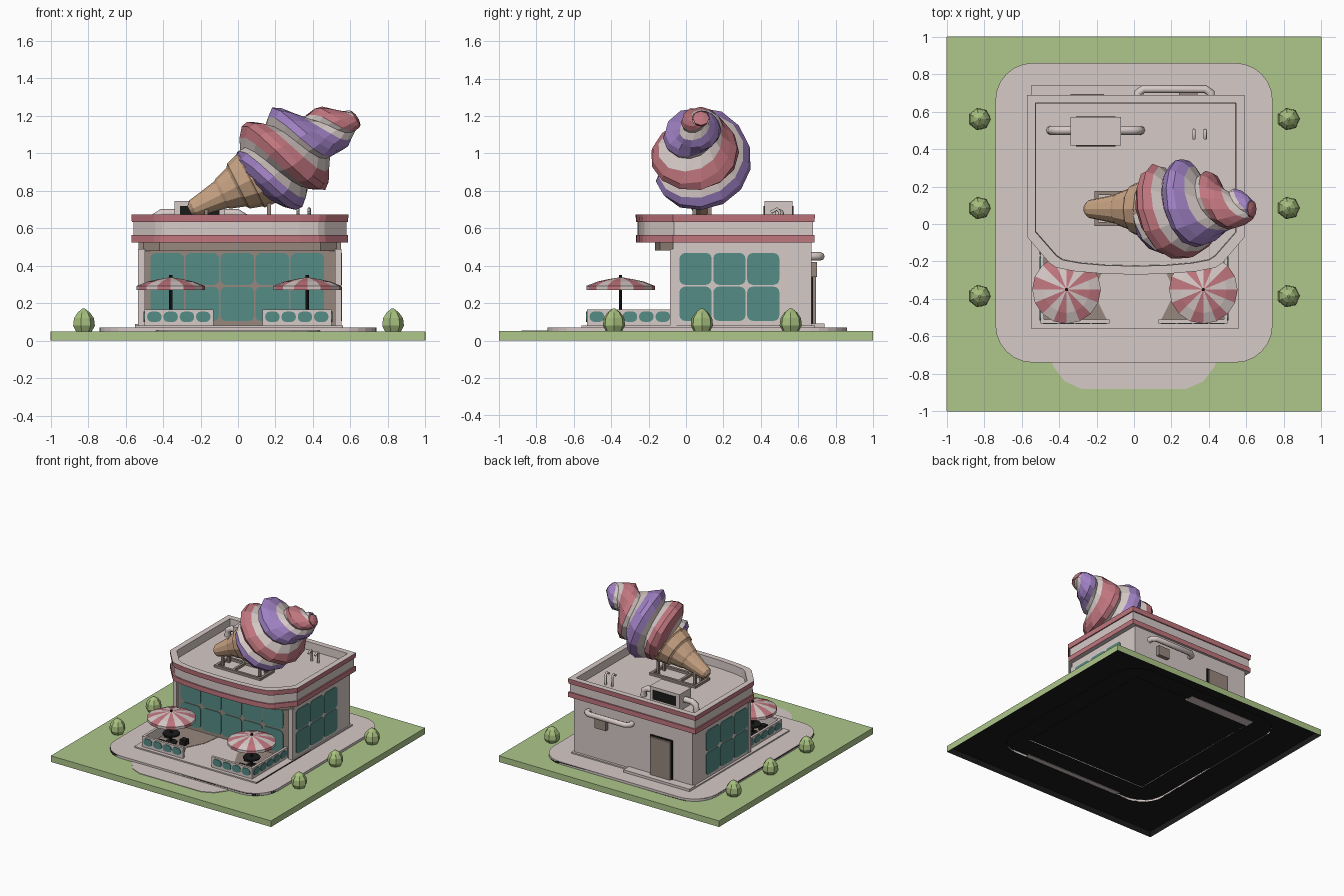
import bpy, bmesh, math
from mathutils import Vector

cube = bpy.data.objects.get("Cube")
if cube:
    bpy.data.objects.remove(cube, do_unlink=True)


def material(name, r, g, b):
    m = bpy.data.materials.new(name)
    m.use_nodes = True
    m.diffuse_color = (r, g, b, 1)
    m.node_tree.nodes["Principled BSDF"].inputs["Base Color"].default_value = (r, g, b, 1)
    return m


GRASS = material("grass green", .42, .57, .255)
BUSH = material("bush green", .39, .53, .21)
PALE = material("pale stone", .67, .585, .565)
TAUPE = material("taupe", .31, .245, .21)
PINK = material("pink", .53, .18, .21)
PURPLE = material("purple", .35, .22, .55)
WAFFLE = material("waffle", .58, .37, .23)
TEAL = material("teal glass", .09, .265, .24)
BLACK = material("black", .01, .011, .01)


def build(name, verts, faces, mats, rule=None):
    """Make a mesh object; rule(face) gives a material index."""
    bm = bmesh.new()
    vs = [bm.verts.new(v) for v in verts]
    for f in faces:
        idx, slot = f if isinstance(f, tuple) else (f, 0)
        bm.faces.new([vs[i] for i in idx]).material_index = slot
    bmesh.ops.remove_doubles(bm, verts=bm.verts, dist=1e-5)
    bmesh.ops.recalc_face_normals(bm, faces=bm.faces)
    bm.normal_update()
    if rule:
        for f in bm.faces:
            f.material_index = rule(f)
    me = bpy.data.meshes.new(name)
    bm.to_mesh(me)
    bm.free()
    for m in mats:
        me.materials.append(m)
    ob = bpy.data.objects.new(name, me)
    bpy.context.collection.objects.link(ob)
    return ob


def loft(name, loops, mats, slots=None, rule=None, closed=True):
    """Join equal-length point loops; the last is capped, the first if closed."""
    n = len(loops[0])
    faces = [([k * n + i, k * n + (i + 1) % n, (k + 1) * n + (i + 1) % n, (k + 1) * n + i],
              slots[k] if slots else 0)
             for k in range(len(loops) - 1) for i in range(n)]
    faces.append(([(len(loops) - 1) * n + i for i in range(n)], 0))
    if closed:
        faces.append((list(range(n)), 0))
    return build(name, [p for l in loops for p in l], faces, mats, rule)


def prism(name, pts, z0, z1, mats, rule=None, place=lambda u, v, w: (u, v, w)):
    return loft(name, [[place(u, v, z) for u, v in pts] for z in (z0, z1)], mats, None, rule)


def box(name, x0, x1, y0, y1, z0, z1, mats, rule=None):
    return prism(name, [(x0, y0), (x1, y0), (x1, y1), (x0, y1)], z0, z1, mats, rule)


def lathe(name, profile, base, mats, n=12, axis=(0, 0, 1), rule=None):
    """Profile is (distance along axis, radius)."""
    d = Vector(axis).normalized()
    side = Vector((0, 1, 0))
    other = side.cross(d)
    ring = [2 * math.pi * i / n for i in range(n)]
    loops = [[Vector(base) + d * t + (side * math.sin(a) + other * math.cos(a)) * r
              for a in ring] for t, r in profile]
    return loft(name, loops, mats, None, rule)


def tube(name, pts, radius, mat):
    cu = bpy.data.curves.new(name, "CURVE")
    cu.dimensions = "3D"
    cu.bevel_depth, cu.bevel_resolution, cu.use_fill_caps = radius, 2, True
    sp = cu.splines.new("POLY")
    sp.points.add(len(pts) - 1)
    for p, c in zip(sp.points, pts):
        p.co = (*c, 1)
    cu.materials.append(mat)
    ob = bpy.data.objects.new(name, cu)
    bpy.context.collection.objects.link(ob)


def rounded(x0, x1, y0, y1, r, seg=6):
    pts = []
    for q, (cx, cy) in enumerate([(x1 - r, y1 - r), (x0 + r, y1 - r), (x0 + r, y0 + r), (x1 - r, y0 + r)]):
        for i in range(seg + 1):
            a = math.pi / 2 * (q + i / seg)
            pts.append((cx + r * math.cos(a), cy + r * math.sin(a)))
    return pts


def pane(name, u0, u1, v0, v1, at, facing, r=.03):
    """Thin rounded glass plate on a wall; facing 0 is the front, +-1 is a side."""
    place = (lambda u, v, w: (u, at - w, v)) if facing == 0 else (lambda u, v, w: (at + facing * w, u, v))
    prism(name, rounded(u0, u1, v0, v1, r, 3), -.001, .005, [TEAL], None, place)


# Ground shell, open below: lawn, raised pavement and raised patio, with a dark underside
def ground(name, gap, mats, slots):
    lawn = rounded(-1 + gap, 1 - gap, -1 + gap, 1 - gap, .002)
    pavement = rounded(-.74, .74, -.74, .86, .2)
    patio = rounded(-.55, .56, -.56, .69, .005)
    steps = [(lawn, gap), (lawn, .05), (pavement, .05), (pavement, .07), (patio, .07), (patio, .08)]
    loft(name, [[(x, y, z - gap) for x, y in pts] for pts, z in steps], mats, slots, None, False)


ground("ground", 0, [PALE, GRASS], [1, 1, 0, 0, 0])
ground("ground_underside", .003, [BLACK], None)
prism("entrance_ramp", [(-.45, -.7), (-.43, -.76), (-.37, -.84), (-.28, -.88),
                        (.28, -.88), (.37, -.84), (.43, -.76), (.45, -.7)], .049, .054, [PALE])
for s in (-1, 1):
    prism("patio_paving", [(s * x, y) for x, y in
          [(.14, -.52), (.49, -.52), (.49, -.08), (.13, -.08), (.15, -.22), (.22, -.36)]],
          .079, .083, [TAUPE])

# Main building with glazing on three sides
box("walls", -.53, .55, -.07, .67, .08, .53, [PALE, TAUPE], lambda f: int(f.normal.y < -.5))
prism("front_header", [(-.53, -.05), (.55, -.05), (.44, -.14), (.01, -.165), (-.42, -.14)],
      .48, .53, [TAUPE])
rows = [(.105, .288), (.298, .468)]
for v0, v1 in rows:
    for i in range(5):
        pane("front_window", -.468 + i * .187, -.288 + i * .187, v0, v1, -.07, 0)
    for i in range(3):
        for at, s in ((.55, 1), (-.53, -1)):
            pane("side_window", -.035 + i * .181, .137 + i * .181, v0, v1, at, s)
for x in (-.515, .535):
    box("corner_post", x - .018, x + .018, -.085, -.05, .08, .49, [PALE])


# Roof with banded parapet and sunken deck
def plan(o, z):
    arc = [(.01 + .46 * math.cos(math.pi * i / 8), -.21 - .06 * math.sin(math.pi * i / 8)) for i in range(9)]
    pts = [(-.57, .69), (.59, .69), (.59, -.07)] + arc + [(-.57, -.07)]
    return [(.01 + (x - .01) * (1 - o / .58), .21 + (y - .21) * (1 - o / .48), z) for x, y in pts]


DECK = .61
loft("roof", [plan(*p) for p in [(.02, .525), (.002, .525), (.002, .565), (.012, .565), (.012, .635),
                                 (.003, .635), (0, .675), (.045, .675), (.048, DECK)]],
     [PALE, PINK], [0, 1, 1, 0, 1, 1, 0, 0])

# Rooftop equipment
box("air_unit", -.34, -.07, .42, .57, DECK, .745, [PALE])
for y in (.415, .57):
    box("air_unit_grille", -.31, -.1, y, y + .005, .645, .72, [BLACK])
for s in (-1, 1):
    tube("air_duct", [(-.205 + s * d, .5, z) for d, z in ((.12, .68), (.2, .68), (.235, .66), (.24, DECK))],
         .024, PALE)
for x in (.32, .38):
    tube("vent_pipe", [(x, .5, DECK), (x, .5, .69), (x, .485, .703), (x, .455, .685)], .009, PALE)

# Sign frame on the roof
for y in (0, .165):
    box("sign_frame_rail", -.21, .21, y - .01, y + .01, DECK, .63, [TAUPE])
for x in (-.2, -.05, .2):
    box("sign_frame_bar", x - .01, x + .01, 0, .165, DECK, .629, [TAUPE])
for x, top in ((-.17, .74), (.165, .8)):
    for y in (.045, .125):
        box("sign_post", x - .01, x + .01, y - .01, y + .01, DECK, top, [TAUPE])

# Leaning wafer cone
lathe("cone", [(-.368, .025), (-.345, .048), (-.27, .062), (-.18, .08), (-.165, .09), (-.09, .115),
               (-.075, .135), (-.01, .155), (0, .166), (.07, .17)],
      (.07, .08, .86), [WAFFLE], 12, (.894, 0, .447))

# Ice cream swirl: two wound strands with pale seams between them
base, d, e = Vector((.07, .08, .86)), Vector((.84, 0, .545)), Vector((-.545, 0, .84))
PITCH, AROUND, PER, LENGTH = .38, 14, 10, .645
outline = [(0, .16), (.07, .235), (.15, .255), (.32, .24), (.41, .16), (.46, .12), (.52, .125),
           (.59, .085), (.65, .05)]
ridge = [.77, .94, 1.08, 1.06, .95]
spacing = [0, .075, .19, .29, .4]


def swirl_radius(t):
    for (a, ra), (b, rb) in zip(outline, outline[1:]):
        if t <= b:
            return ra + (rb - ra) * (t - a) / (b - a)
    return outline[-1][1]


verts, faces = [], []
first, last = -10, 20
for k in range(first, last + 1):
    for j in range(AROUND + 1):
        a = 2 * math.pi * j / AROUND
        t = .04 + PITCH * ((k // 5) * .5 + spacing[k % 5] + j / AROUND)
        inside = 0 < t < LENGTH
        t = min(max(t, 0), LENGTH)
        r = swirl_radius(t) * (ridge[k % 5] if inside else .9)
        droop = e * max(0, t - .5) * .2
        verts.append(base + d * t - droop + (Vector((0, 1, 0)) * math.sin(a) - e * math.cos(a)) * r)
w = AROUND + 1
for k in range(last - first):
    strand = (k + first) % PER
    slot = 2 if strand % 5 in (0, 4) else strand // 5
    for j in range(AROUND):
        q = [k * w + j, k * w + j + 1, (k + 1) * w + j + 1, (k + 1) * w + j]
        if (verts[q[0]] - verts[q[3]]).length > 1e-4 or (verts[q[1]] - verts[q[2]]).length > 1e-4:
            faces.append((q, slot))
build("ice_cream_swirl", verts, faces, [PURPLE, PINK, PALE])
lathe("swirl_tip", [(-.02, .04), (.003, .045), (.012, .015)], base + d * LENGTH - e * .029, [PINK], 8, d)

# Patio fences, tables and parasols
for s in (-1, 1):
    a, b = sorted((s * .13, s * .5))
    box("front_fence", a, b, -.53, -.51, .08, .167, [PALE])
    for i in range(4):
        pane("front_fence_pane", a + .015 + i * .087, a + .092 + i * .087, .1, .155, -.53, 0, .025)
    a, b = sorted((s * .48, s * .5))
    box("side_fence", a, b, -.53, -.07, .08, .167, [PALE])
    for i in range(5):
        pane("side_fence_pane", -.515 + i * .088, -.437 + i * .088, .1, .155, s * .5, s, .025)
    cx, cy = .005 + s * .365, -.35
    lathe("parasol_pole", [(0, .045), (.012, .045), (.015, .009), (.27, .009)], (cx, cy, .08), [BLACK], 8)
    lathe("table", [(0, .065), (.012, .065)], (cx, cy, .15), [BLACK], 10)
    for q in (.3, 2.4, 4.4):
        x, y = cx + .1 * math.cos(q), cy + .1 * math.sin(q)
        box("chair_seat", x - .025, x + .025, y - .025, y + .025, .08, .125, [BLACK])
    lathe("parasol", [(.03, .04), (0, .165), (-.012, .183), (.01, .183), (.033, .125), (.046, .065), (.056, .006)],
          (cx, cy, .282), [PALE, PINK], 16, (0, 0, 1),
          lambda f: int(math.atan2(f.calc_center_median().y - cy, f.calc_center_median().x - cx)
                        / math.pi * 8 + 16) % 2)

# Back of the building: service door, step and wall pipe
box("back_door_frame", -.35, -.15, .66, .68, .08, .41, [BLACK])
box("back_door", -.34, -.16, .66, .695, .085, .4, [TAUPE])
box("back_step", -.55, .05, .66, .74, .065, .09, [PALE])
tube("wall_pipe", [(.02, .66, .45), (.02, .7, .45), (.05, .72, .45), (.38, .72, .45), (.41, .7, .45), (.41, .66, .45)],
     .022, PALE)
box("meter_box", .24, .34, .66, .7, .34, .42, [TAUPE])

# Bushes along both sides
for x, y in [(s * .825, y) for s in (-1, 1) for y in (.56, .085, -.385)]:
    lathe("bush", [(0, .045), (.03, .061), (.07, .056), (.1, .035), (.122, .006)], (x, y, .05), [BUSH], 7)
